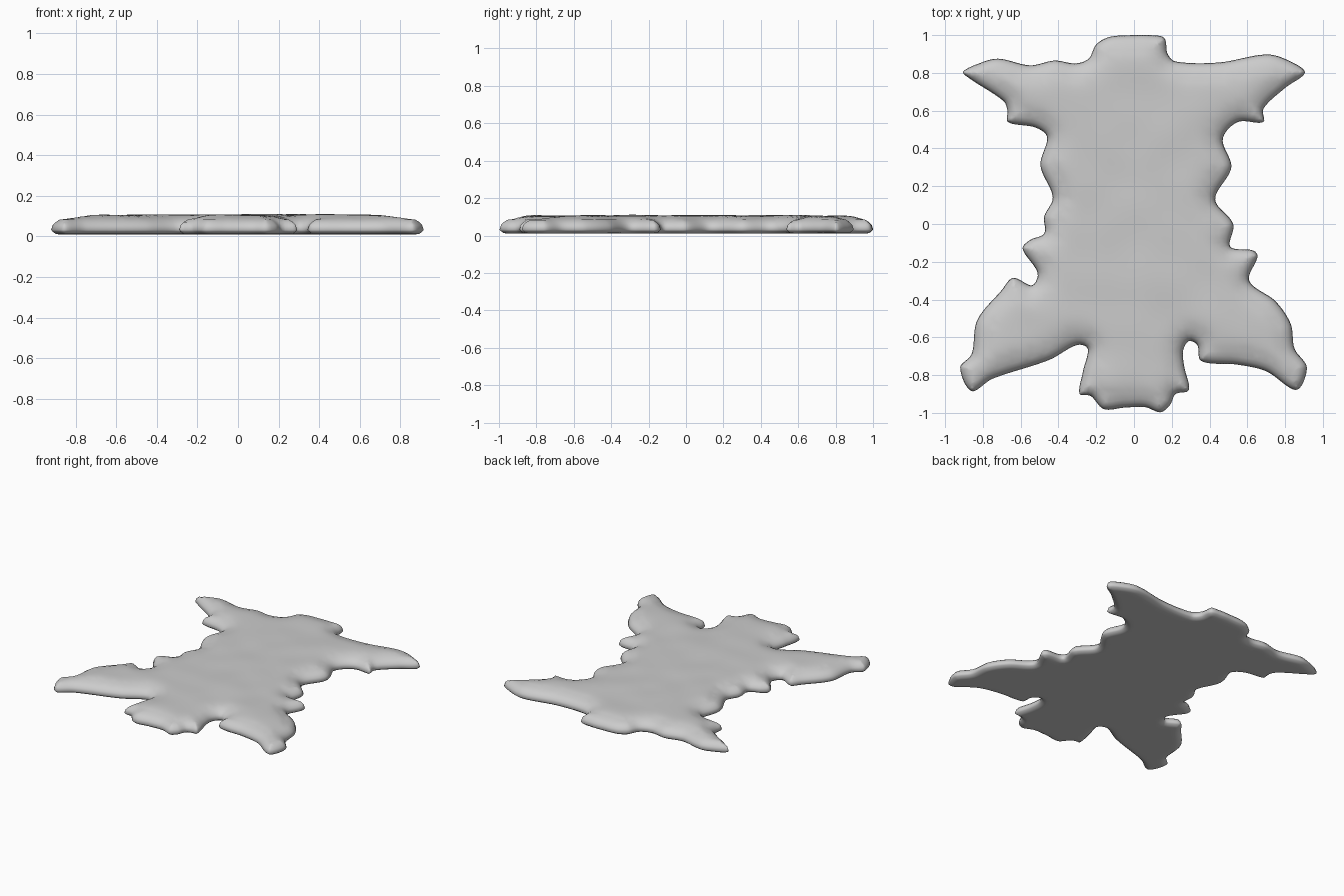
import bpy, bmesh, math
from mathutils import Vector, noise, kdtree
from mathutils.geometry import delaunay_2d_cdt

if "Cube" in bpy.data.objects:
    bpy.data.objects.remove(bpy.data.objects["Cube"])

# Outline of the hide's left side, head end to rump
left_profile = [
    (0, 1.0), (-.13, .99), (-.20, .95), (-.24, .875), (-.31, .85), (-.42, .865),
    (-.55, .84), (-.72, .875), (-.82, .85), (-.905, .805), (-.87, .77),
    (-.69, .65), (-.67, .60), (-.668, .54), (-.52, .51), (-.46, .46),
    (-.495, .31), (-.43, .14), (-.475, .04), (-.475, -.05), (-.55, -.085),
    (-.59, -.13), (-.51, -.26), (-.54, -.325), (-.64, -.285), (-.70, -.35),
    (-.83, -.51), (-.86, -.69), (-.92, -.76), (-.86, -.885), (-.75, -.82),
    (-.45, -.72), (-.30, -.64), (-.245, -.66), (-.27, -.78), (-.288, -.90),
    (-.23, -.91), (-.16, -.98), (-.05, -.972)]
# Right side, rump back to head end
right_profile = [
    (.06, -.97), (.14, -.997), (.19, -.96), (.22, -.90), (.29, -.88), (.265, -.75),
    (.26, -.67), (.29, -.62), (.335, -.64), (.355, -.725), (.55, -.745),
    (.70, -.78), (.86, -.878), (.915, -.76), (.85, -.66), (.83, -.53),
    (.75, -.41), (.61, -.30), (.655, -.17), (.63, -.14), (.51, -.12),
    (.525, 0), (.43, .13), (.515, .30), (.47, .45), (.55, .54),
    (.685, .54), (.685, .61), (.80, .72), (.905, .80), (.85, .85),
    (.71, .897), (.45, .855), (.22, .86), (.178, .90), (.16, .985), (.08, 1.0)]


def smooth_loop(points, spacing):
    """Closed spline through the points, with even spacing."""
    p = [Vector(q) for q in points]
    n, out = len(p), []
    for i in range(n):
        a, b, c, d = p[i - 1], p[i], p[(i + 1) % n], p[(i + 2) % n]
        k = (c - b).length
        m0 = (c - a) * (k / ((b - a).length + k))
        m1 = (d - b) * (k / ((d - c).length + k))
        steps = max(2, round(k / spacing))
        for s in range(steps):
            t = s / steps
            out.append(b * (2*t**3 - 3*t*t + 1) + m0 * (t**3 - 2*t*t + t)
                       + c * (3*t*t - 2*t**3) + m1 * (t**3 - t*t))
    return out


rim = smooth_loop(left_profile + right_profile, 0.014)
count = len(rim)
tree = kdtree.KDTree(count)
for i, q in enumerate(rim):
    tree.insert((q.x, q.y, 0), i)
tree.balance()


def edge_distance(q):
    return tree.find((q.x, q.y, 0))[2]


# Points inside the outline: rounded rim rows, then an even grid
points = list(rim)
for inset in (0.008, 0.022, 0.042):
    for i in range(count):
        tangent = (rim[(i + 1) % count] - rim[i - 1]).normalized()
        q = rim[i] + Vector((-tangent.y, tangent.x)) * inset
        if edge_distance(q) > inset * 0.92:
            points.append(q)
for i in range(-37, 38):
    for j in range(-40, 41):
        q = Vector((i * 0.025, j * 0.025))
        if edge_distance(q) > 0.058:
            points.append(q)
flat, _, tris, *_ = delaunay_2d_cdt(points, [], [list(range(count))], 1, 1e-5)
used = sorted({v for t in tris for v in t})


def top_height(q, d):
    t = min(d / 0.15, 1)
    bump = noise.noise(Vector((q.x * 5, q.y * 5, 3.0)))
    return 0.032 + 0.075 * math.sqrt(1 - (1 - t) ** 2) + 0.006 * bump * t


# Hide: domed top and flat underside joined at the rim
bm = bmesh.new()
top, under = {}, {}
for v in used:
    q = flat[v]
    d = edge_distance(q)
    if d < 1e-4:
        top[v] = under[v] = bm.verts.new((q.x, q.y, 0.032))
    else:
        top[v] = bm.verts.new((q.x, q.y, top_height(q, d)))
        under[v] = bm.verts.new((q.x, q.y, 0.010 + 0.022 * max(0, 1 - d / 0.035) ** 2))
for t in tris:
    bm.faces.new([top[v] for v in t])
    if any(top[v] is not under[v] for v in t):
        bm.faces.new([under[v] for v in reversed(t)])
inner = [top[v] for v in used if edge_distance(flat[v]) > 0.05]
for _ in range(4):
    bmesh.ops.smooth_vert(bm, verts=inner, factor=0.5, use_axis_z=True)
bmesh.ops.recalc_face_normals(bm, faces=bm.faces)
for f in bm.faces:
    f.smooth = True
mesh = bpy.data.meshes.new("hide_rug")
bm.to_mesh(mesh)
bm.free()
rug = bpy.data.objects.new("hide_rug", mesh)
bpy.context.collection.objects.link(rug)
